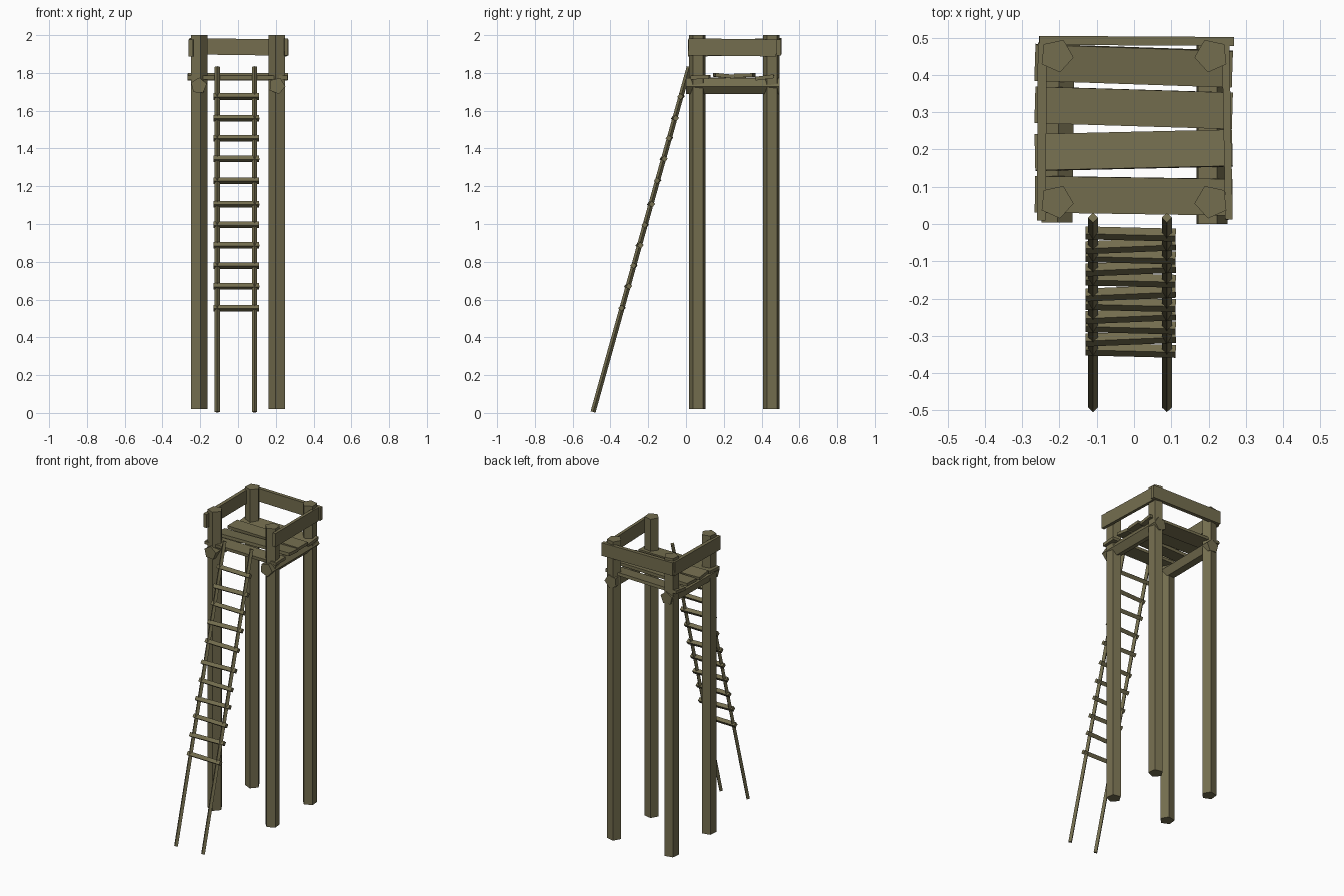
import bpy, bmesh, math
from mathutils import Vector, Matrix

if "Cube" in bpy.data.objects:
    bpy.data.objects.remove(bpy.data.objects["Cube"])

wood = bpy.data.materials.new("weathered olive wood")
wood.diffuse_color = (0.175, 0.155, 0.078, 1)
wood.use_nodes = True
wood.node_tree.nodes["Principled BSDF"].inputs["Base Color"].default_value = wood.diffuse_color


def finish(name, bm):
    bmesh.ops.recalc_face_normals(bm, faces=bm.faces)
    me = bpy.data.meshes.new(name)
    bm.to_mesh(me)
    bm.free()
    me.materials.append(wood)
    ob = bpy.data.objects.new(name, me)
    bpy.context.collection.objects.link(ob)
    return ob


def frame(a, b, ref):
    """Matrix with z along a-b and x as close as possible to ref."""
    z = (b - a).normalized()
    y = z.cross(Vector(ref)).normalized()
    x = y.cross(z)
    return Matrix.Translation((a + b) / 2) @ Matrix((x, y, z)).transposed().to_4x4()


def pole(name, a, b, r, sides, ref, roll=0):
    """Low-poly log; its first corner points towards ref, turned by roll degrees."""
    a, b = Vector(a), Vector(b)
    bm = bmesh.new()
    bmesh.ops.create_cone(bm, cap_ends=True, segments=sides, radius1=r, radius2=r,
                          depth=(b - a).length)
    # put one corner exactly on local +x
    v = bm.verts[:][0].co
    spin = Matrix.Rotation(-math.atan2(v.y, v.x) + math.radians(roll), 4, 'Z')
    bm.transform(frame(a, b, ref) @ spin)
    return finish(name, bm)


def board(name, a, b, width, thick, ref):
    """Plank from a to b; its width runs along ref."""
    a, b = Vector(a), Vector(b)
    bm = bmesh.new()
    bmesh.ops.create_cube(bm, size=1)
    bm.transform(frame(a, b, ref) @ Matrix.Diagonal((width, thick, (b - a).length, 1)))
    return finish(name, bm)


# four pentagonal corner posts, corner pointing inwards
for side, sx in (("left", -1), ("right", 1)):
    for end, y in (("front", 0.06), ("back", 0.452)):
        pole(f"{end}_{side}_post", (sx * 0.208, y, 0.02), (sx * 0.208, y, 2.0),
             0.046, 5, (-sx, 0, 0), 6 * sx)

# log beams under the deck
pole("left_beam", (-0.208, 0.004, 1.732), (-0.203, 0.495, 1.732), 0.044, 5, (0, 0, 1), 4)
pole("right_beam", (0.206, 0.0, 1.732), (0.206, 0.495, 1.732), 0.045, 5, (0, 0, 1), 22)

# uneven deck planks: left y, right y, z, sideways tilt
planks = [(0.080, 0.072, 1.777, 0.04), (0.192, 0.204, 1.785, -0.10),
          (0.320, 0.304, 1.787, 0.03), (0.434, 0.416, 1.776, 0.13)]
for i, (yl, yr, z, tilt) in enumerate(planks):
    board(f"deck_plank_{i + 1}", (-0.266, yl, z), (0.264, yr, z),
          0.098, 0.02, (0, 1, tilt))

# guard rails on three sides
board("left_guard_rail", (-0.249, 0.01, 1.932), (-0.246, 0.486, 1.937), 0.09, 0.024, (0, 0, 1))
board("right_guard_rail", (0.255, 0.012, 1.938), (0.246, 0.478, 1.932), 0.09, 0.02, (0, 0, 1))
board("back_guard_rail", (-0.254, 0.493, 1.941), (0.268, 0.49, 1.934), 0.086, 0.024, (0, 0, 1))

# leaning ladder: two diamond-section rails
foot, head = Vector((0, -0.492, 0.005)), Vector((0, 0.017, 1.832))
for side, x in (("left", -0.11), ("right", 0.088)):
    off = Vector((x, 0, 0))
    pole(f"{side}_ladder_rail", foot + off, head + off, 0.0135, 4, (1, 0, 0))

# ladder rungs, each slightly skewed
rungs = [0.555, 0.67, 0.78, 0.887, 0.995, 1.105, 1.23, 1.345, 1.455, 1.56, 1.675]
for i, z in enumerate(rungs):
    y = foot.lerp(head, (z - foot.z) / (head.z - foot.z)).y
    skew = 0.005 if i % 2 else -0.003
    pole(f"ladder_rung_{i + 1}", (-0.13, y - skew, z), (0.112, y + skew, z),
         0.0175, 4, (0, 0, 1), 8)
